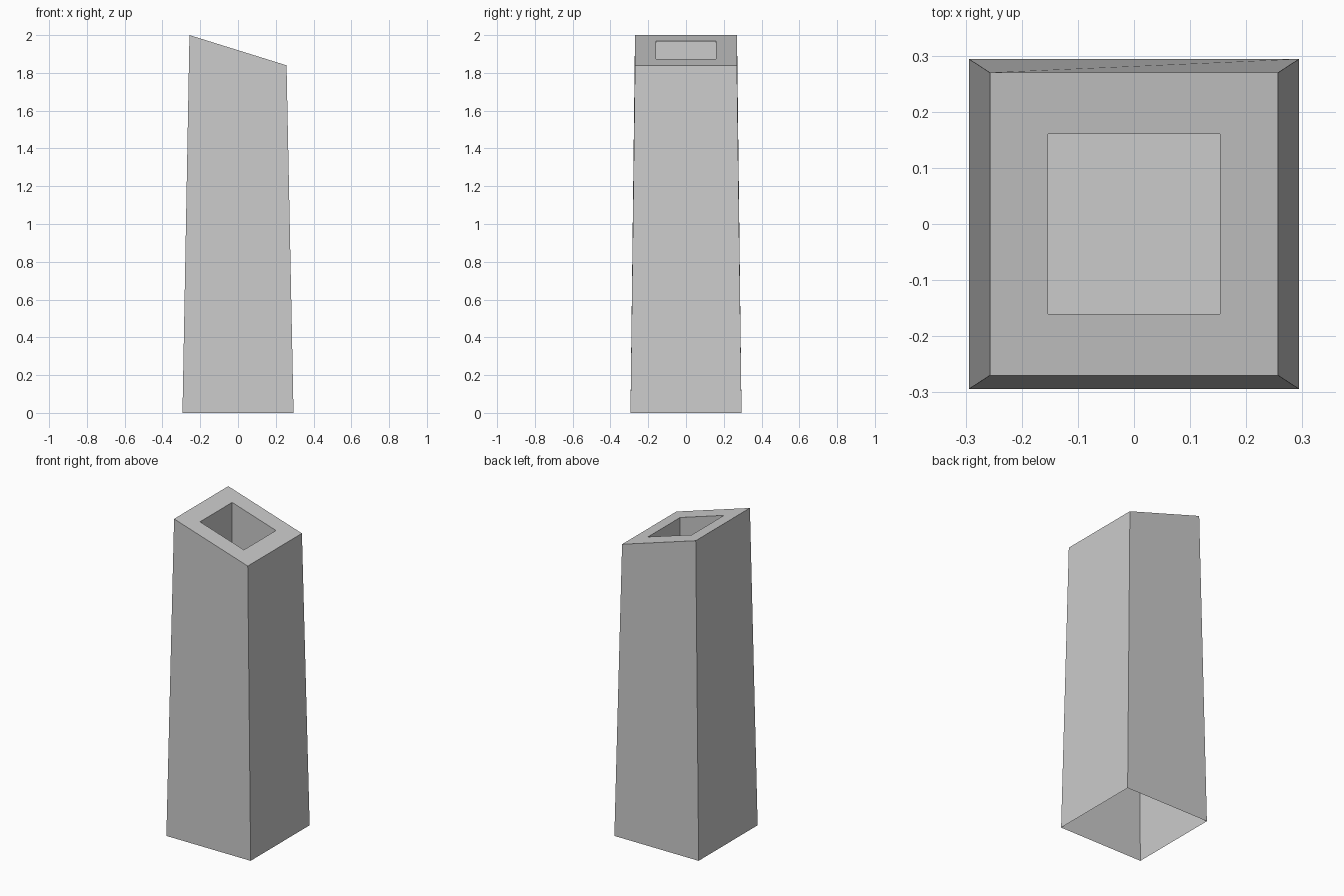
import bpy
import bmesh

cube = bpy.data.objects.get("Cube")
if cube:
    bpy.data.objects.remove(cube, do_unlink=True)

# Single plain grey
GREY = (0.6, 0.6, 0.6, 1.0)
mat = bpy.data.materials.new("plain_grey")
mat.use_nodes = True
mat.diffuse_color = GREY
mat.node_tree.nodes["Principled BSDF"].inputs["Base Color"].default_value = GREY

BASE = 0.294               # half width at the ground
TOP_X, TOP_Y = 0.257, 0.27  # half widths at the slanted top
HOLE_X, HOLE_Y = 0.153, 0.16
FLOOR_Z = 1.0              # bottom of the shaft
HIGH, LOW = 2.0, 1.84


def top_z(x):
    """Height of the slanted rim, falling towards +x."""
    return (HIGH + LOW) / 2 - x * (HIGH - LOW) / (2 * TOP_X)


bm = bmesh.new()


def ring(hx, hy, height):
    corners = [(-hx, -hy), (hx, -hy), (hx, hy), (-hx, hy)]
    return [bm.verts.new((x, y, height(x))) for x, y in corners]


def bridge(a, b):
    for i in range(4):
        j = (i + 1) % 4
        bm.faces.new((a[i], a[j], b[j], b[i]))


# Tapered open-bottomed shell, slanted rim, straight shaft and flat floor
rings = [
    ring(BASE, BASE, lambda x: 0.0),
    ring(TOP_X, TOP_Y, top_z),
    ring(HOLE_X, HOLE_Y, top_z),
    ring(HOLE_X, HOLE_Y, lambda x: FLOOR_Z),
]
for lower, upper in zip(rings, rings[1:]):
    bridge(lower, upper)
bm.faces.new(rings[-1])

mesh = bpy.data.meshes.new("chimney_stack")
bm.to_mesh(mesh)
bm.free()
mesh.materials.append(mat)
stack = bpy.data.objects.new("chimney_stack", mesh)
bpy.context.collection.objects.link(stack)
